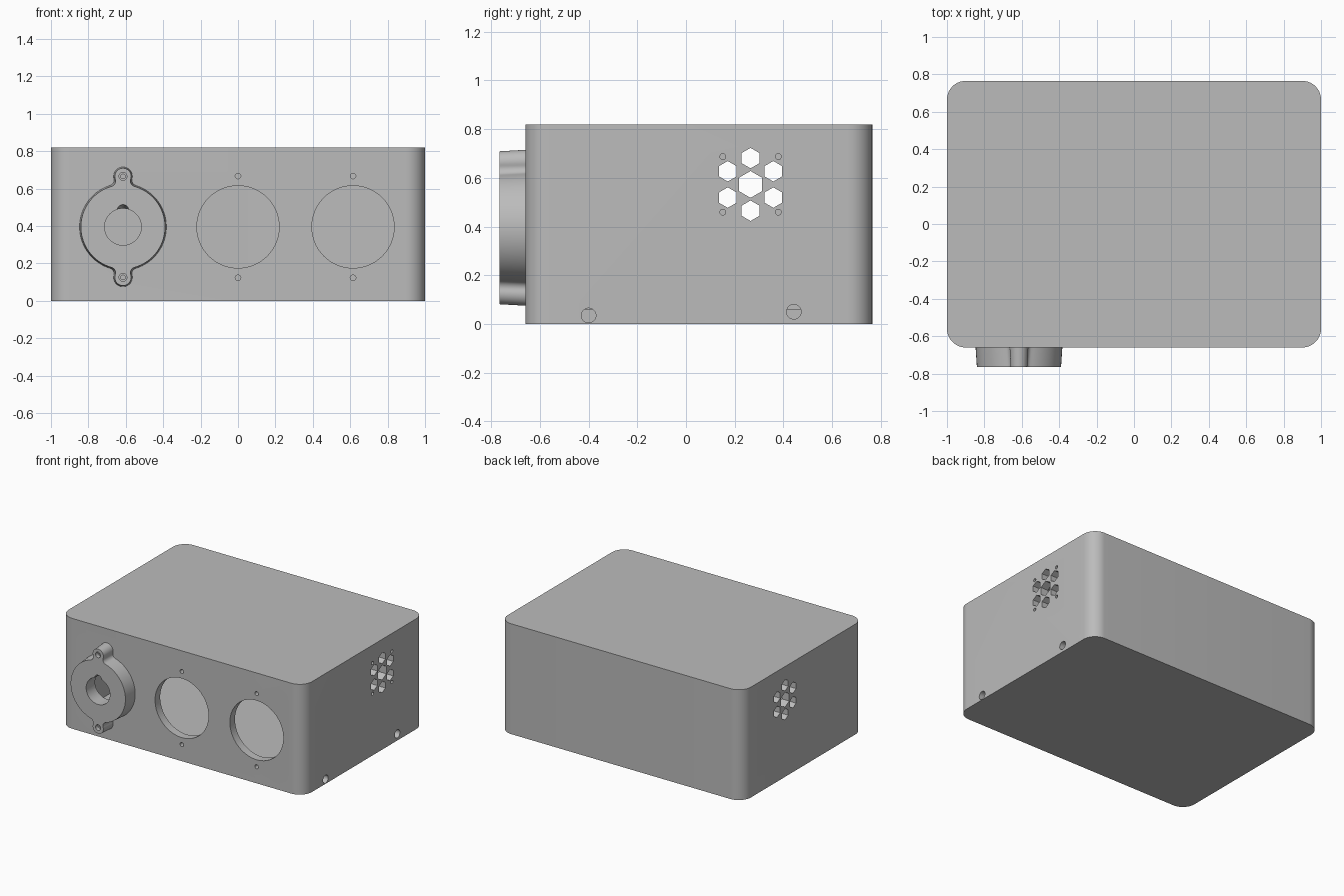
import bpy, bmesh
from math import pi, sin, cos, acos, radians
from mathutils import Matrix, Vector

old = bpy.data.objects.get("Cube")
if old:
    bpy.data.objects.remove(old, do_unlink=True)

grey = bpy.data.materials.new("plain grey")
grey.use_nodes = True
grey.diffuse_color = (0.5, 0.5, 0.5, 1)
grey.node_tree.nodes["Principled BSDF"].inputs["Base Color"].default_value = grey.diffuse_color

HEIGHT, FRONT, BACK, WALL = 0.82, -0.66, 0.765, 0.06
MID_Z, SOCKETS = 0.395, (-0.615, 0, 0.615)


def finish(name, bm):
    bmesh.ops.recalc_face_normals(bm, faces=bm.faces)
    mesh = bpy.data.meshes.new(name)
    bm.to_mesh(mesh)
    bm.free()
    mesh.materials.append(grey)
    obj = bpy.data.objects.new(name, mesh)
    bpy.context.collection.objects.link(obj)
    return obj


def loft(name, lower, upper):
    """Solid between two closed rings with the same number of points."""
    bm = bmesh.new()
    a, b = ([bm.verts.new(p) for p in ring] for ring in (lower, upper))
    bm.faces.new(a)
    bm.faces.new(b)
    for i in range(len(a)):
        j = (i + 1) % len(a)
        bm.faces.new((a[i], a[j], b[j], b[i]))
    return finish(name, bm)


def rounded_box(name, x, y0, y1, z0, z1, radius):
    corners = ((x, y1, 0), (-x, y1, 1), (-x, y0, 2), (x, y0, 3))
    outline = []
    for cx, cy, quarter in corners:
        sx, sy = (1 if cx > 0 else -1), (1 if cy == y1 else -1)
        for i in range(13):
            t = (quarter + i / 12) * pi / 2
            outline.append((cx - sx * radius + radius * cos(t),
                            cy - sy * radius + radius * sin(t)))
    return loft(name, [(*p, z0) for p in outline], [(*p, z1) for p in outline])


def drill(axis, start, length, radius, sides=32, end_radius=None):
    """Cutter running from start along +axis; polygon points lie sideways."""
    bm = bmesh.new()
    turn = Vector((0, 0, 1)).rotation_difference(axis).to_matrix().to_4x4()
    place = Matrix.Translation(Vector(start) + axis * length / 2) @ turn @ Matrix.Rotation(pi / 2, 4, "Z")
    bmesh.ops.create_cone(bm, cap_ends=True, segments=sides, radius1=radius,
                          radius2=radius if end_radius is None else end_radius,
                          depth=length, matrix=place)
    return finish("cutter", bm)


def cut(target, cutters):
    bpy.context.view_layer.objects.active = target
    for cutter in cutters:
        cutter.hide_render = True
        mod = target.modifiers.new("cut", "BOOLEAN")
        mod.operation, mod.solver, mod.object = "DIFFERENCE", "EXACT", cutter
        bpy.ops.object.modifier_apply(modifier=mod.name)
        bpy.data.objects.remove(cutter, do_unlink=True)


def smooth(obj):
    bpy.ops.object.select_all(action="DESELECT")
    obj.select_set(True)
    bpy.context.view_layer.objects.active = obj
    bpy.ops.object.shade_smooth_by_angle(angle=radians(30))


X, Y = Vector((1, 0, 0)), Vector((0, 1, 0))

# Hollow enclosure with rounded upright corners
case = rounded_box("enclosure", 1, FRONT, BACK, 0, HEIGHT, 0.1)
cutters = [rounded_box("cavity", 1 - WALL, FRONT + WALL, BACK - WALL,
                       WALL, HEIGHT - WALL, 0.04)]

# Socket openings and their screw holes
for x in SOCKETS:
    cutters.append(drill(Y, (x, FRONT - 0.05, MID_Z), 0.15, 0.22, 64))
    for side in (-1, 1):
        cutters.append(drill(Y, (x, FRONT - 0.05, MID_Z + side * 0.272), 0.15, 0.015, 20))

# Hexagonal vents through both end walls
VENT_Y, VENT_Z = 0.265, 0.573
cutters.append(drill(X, (-1.1, VENT_Y, VENT_Z), 2.2, 0.055, 6))
for i in range(6):
    t = pi / 2 + i * pi / 3
    cutters.append(drill(X, (-1.1, VENT_Y + 0.108 * cos(t), VENT_Z + 0.108 * sin(t)),
                         2.2, 0.042, 6))

# Fan screw holes and base screw holes on the left end
for dy in (-1, 1):
    for dz in (-1, 1):
        cutters.append(drill(X, (0.9, VENT_Y + dy * 0.114, VENT_Z + dz * 0.114), 0.2, 0.012, 20))
for y, z in ((-0.4, 0.035), (0.443, 0.05)):
    cutters.append(drill(X, (0.93, y, z), 0.2, 0.03))
cut(case, cutters)
smooth(case)


# Round socket housing with two screw ears
def housing_ring(big, ear, y):
    reach, fillet = 0.27, 0.03
    p, q = big + fillet, ear + fillet
    a = acos((p * p + reach * reach - q * q) / (2 * p * reach))
    b = acos((q * q + reach * reach - p * p) / (2 * q * reach))
    quarter = []

    def arc(cx, cz, r, t0, t1, n):
        for i in range(n + 1):
            t = t0 + (t1 - t0) * i / n
            quarter.append((cx + r * cos(t), cz + r * sin(t)))

    arc(0, 0, big, 0, pi / 2 - a, 24)
    quarter.pop()
    arc(p * sin(a), p * cos(a), fillet, 1.5 * pi - a, pi / 2 + b, 8)
    quarter.pop()
    arc(0, reach, ear, b - pi / 2, pi / 2, 14)
    half = quarter + [(-x, z) for x, z in reversed(quarter[1:-1])]
    half.append((-big, 0))
    ring = half + [(x, -z) for x, z in reversed(half[1:-1])]
    return [(SOCKETS[0] + x, y, MID_Z + z) for x, z in ring]


housing = loft("socket_housing", housing_ring(0.232, 0.05, FRONT),
               housing_ring(0.225, 0.044, -0.765))
cutters = [drill(Y, (SOCKETS[0], -0.8, MID_Z), 0.2, 0.098, 48),
           drill(Y, (SOCKETS[0], -0.77, MID_Z + 0.088), 0.12, 0.032, 24, 0.01)]
for side in (-1, 1):
    ear_z = MID_Z + side * 0.27
    cutters.append(drill(Y, (SOCKETS[0], -0.8, ear_z), 0.2, 0.012, 20))
    cutters.append(drill(Y, (SOCKETS[0], -0.8, ear_z), 0.065, 0.021, 20))
cut(housing, cutters)
smooth(housing)
